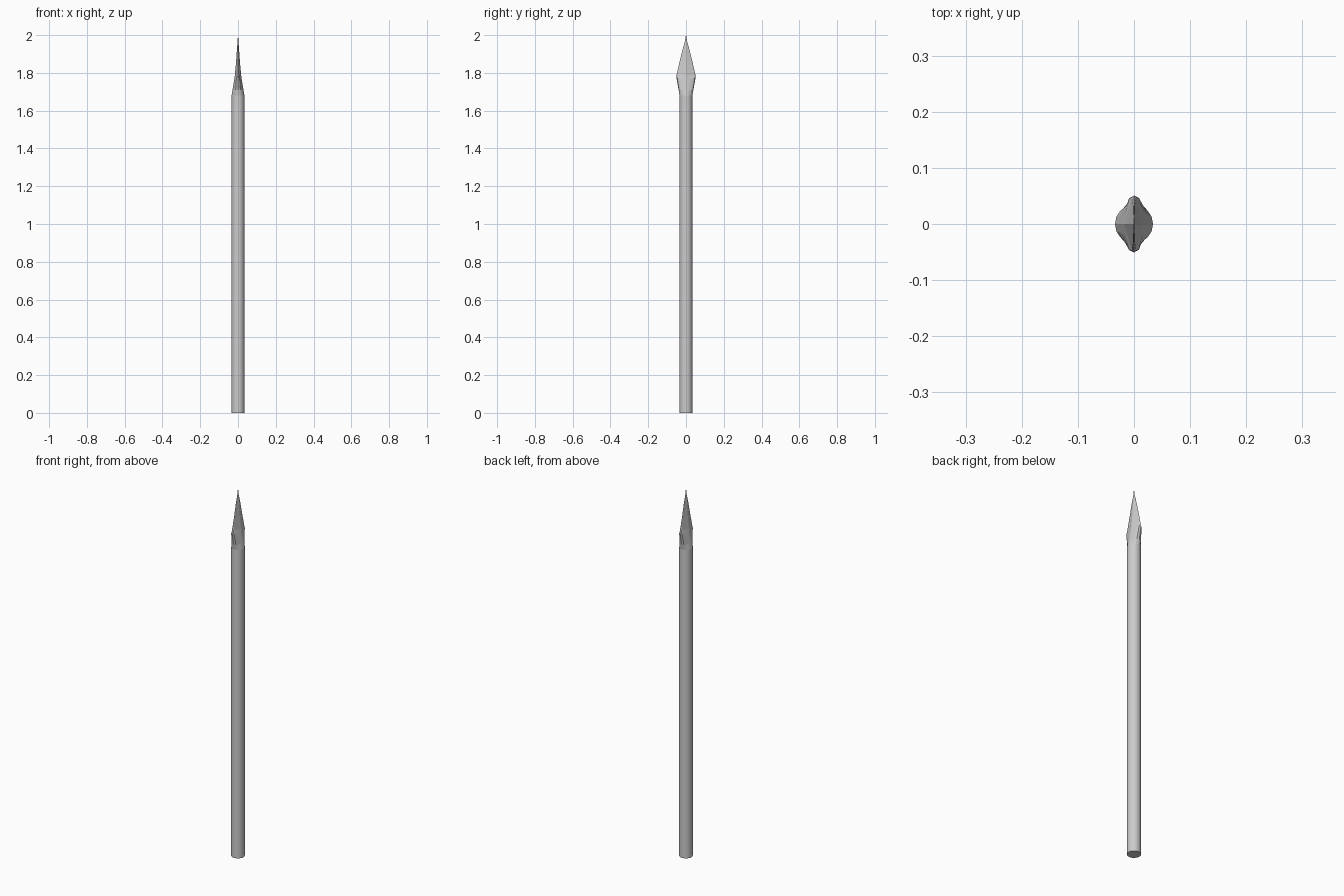
import bpy, bmesh, math

if "Cube" in bpy.data.objects:
    bpy.data.objects.remove(bpy.data.objects["Cube"])

SIDES = 16


def ring(bm, z, a, b, edge, blend):
    """Cross-section: blend 0 is an ellipse, 1 is a blade with edges of half-thickness edge."""
    verts = []
    for i in range(SIDES):
        t = 2 * math.pi * i / SIDES
        c, s = math.cos(t), math.sin(t)
        sign = 0 if abs(c) < 1e-6 else math.copysign(1, c)
        blade = sign * (edge + (a - edge) * (1 - abs(s)))
        verts.append(bm.verts.new((a * c * (1 - blend) + blade * blend, b * s, z)))
    return verts


def loft(name, sections, smooth):
    bm = bmesh.new()
    rings = [ring(bm, *s) for s in sections]
    for lo, hi in zip(rings, rings[1:]):
        for i in range(SIDES):
            j = (i + 1) % SIDES
            bm.faces.new((lo[i], lo[j], hi[j], hi[i]))
    bm.faces.new(rings[0][::-1])
    bm.faces.new(rings[-1])
    mesh = bpy.data.meshes.new(name)
    bm.to_mesh(mesh)
    bm.free()
    obj = bpy.data.objects.new(name, mesh)
    bpy.context.collection.objects.link(obj)
    if smooth:
        bpy.context.view_layer.objects.active = obj
        obj.select_set(True)
        bpy.ops.object.shade_smooth_by_angle(angle=math.radians(35))
        obj.select_set(False)
    return obj


# Round shaft
loft("shaft", [(0, .034, .034, 0, 0), (1.68, .034, .034, 0, 0)], True)

# Spearhead: round socket flaring into a flat, leaf-shaped blade
loft("spearhead", [
    (1.68, .034, .034, 0, 0),
    (1.71, .029, .039, .013, .4),
    (1.77, .019, .050, .008, .9),
    (1.785, .017, .051, .003, 1),
    (1.85, .011, .036, .001, 1),
    (1.92, .006, .019, .001, 1),
    (1.97, .002, .005, .0005, 1),
    (2.0, .0005, .0005, 0, 0),
], False)
